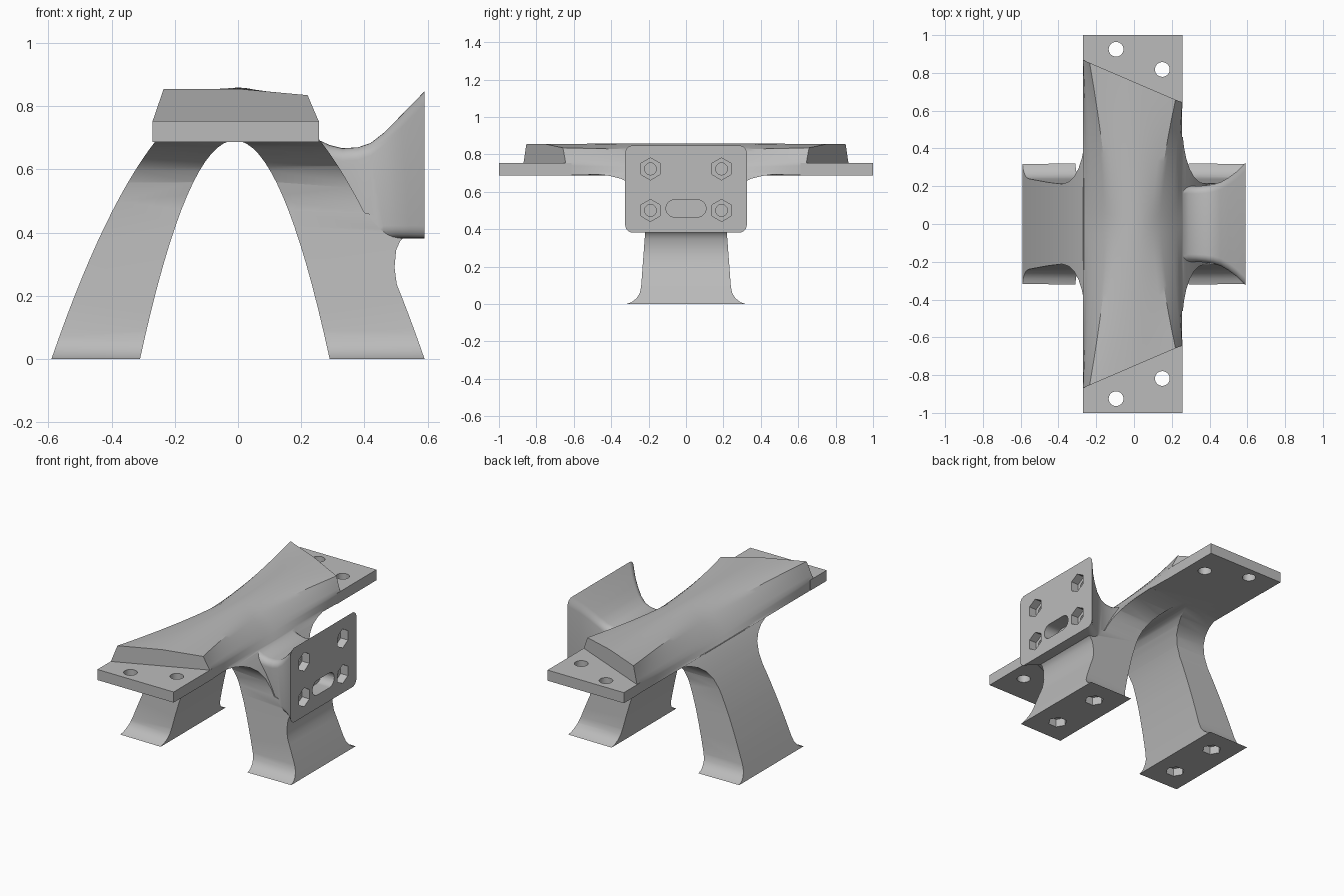
import bpy, bmesh, math
from mathutils import Vector

if "Cube" in bpy.data.objects:
    bpy.data.objects.remove(bpy.data.objects["Cube"])

grey = bpy.data.materials.new("machined grey")
grey.use_nodes = True
grey.diffuse_color = (0.5, 0.5, 0.5, 1)
grey.node_tree.nodes["Principled BSDF"].inputs["Base Color"].default_value = (0.5, 0.5, 0.5, 1)


def loft(name, rings):
    """Closed solid through equal-length rings of points."""
    bm = bmesh.new()
    rows = [[bm.verts.new(p) for p in ring] for ring in rings]
    n = len(rows[0])
    for a, b in zip(rows, rows[1:]):
        for i in range(n):
            j = (i + 1) % n
            bm.faces.new((a[i], a[j], b[j], b[i]))
    bm.faces.new(rows[0])
    bm.faces.new(rows[-1])
    bmesh.ops.recalc_face_normals(bm, faces=bm.faces)
    mesh = bpy.data.meshes.new(name)
    bm.to_mesh(mesh)
    bm.free()
    mesh.materials.append(grey)
    obj = bpy.data.objects.new(name, mesh)
    bpy.context.collection.objects.link(obj)
    return obj


def prism(name, outline, axis, lo, hi):
    """Extrude a 2D outline along axis 0, 1 or 2."""
    def place(p, d):
        q = list(p)
        q.insert(axis, d)
        return q
    return loft(name, [[place(p, d) for p in outline] for d in (lo, hi)])


def combine(target, other, operation):
    mod = target.modifiers.new("combine", 'BOOLEAN')
    mod.operation = operation
    mod.solver = 'EXACT'
    mod.object = other
    bpy.context.view_layer.objects.active = target
    bpy.ops.object.modifier_apply(modifier=mod.name)
    bpy.data.objects.remove(other)


def circle(u, v, r, sides, turn=0.0):
    return [(u + r * math.cos(turn + math.tau * i / sides),
             v + r * math.sin(turn + math.tau * i / sides)) for i in range(sides)]


def rounded_rect(half, bottom, top, r, steps=6):
    pts = []
    corners = [(half - r, top - r), (r - half, top - r),
               (r - half, bottom + r), (half - r, bottom + r)]
    for k, (u, v) in enumerate(corners):
        for i in range(steps + 1):
            a = math.pi / 2 * (k + i / steps)
            pts.append((u + r * math.cos(a), v + r * math.sin(a)))
    return pts


def spread(a, b, n):
    return [a + (b - a) * i / n for i in range(n + 1)]


def outer(x):
    return 0.857 - 2.46 * x * x


def inner(x):
    return 0.692 - 7.69 * (x + 0.01) ** 2


# Arched legs: parabolic front profile, with a blend under the bracket
foot = 0.59
arch = [(x, max(0, outer(x))) for x in spread(-foot, -0.252, 14)]
arch += [(x, outer(x)) for x in spread(0.252, 0.4, 7)]
arch += [(0.53, 0.43), (0.53, 0.39), (0.512, 0.372), (0.5, 0.345), (0.495, 0.29)]
arch += [(x, max(0, outer(x))) for x in spread(0.502, foot, 5)]
arch += [(x, max(0, inner(x))) for x in spread(0.29, -0.31, 32)]
body = prism("bracket_body", arch, 1, -0.6, 0.6)

# Leg side profile: flared feet and a fillet below the beam
side = [(0.32, -0.05), (0.32, 0), (0.29, 0.01), (0.265, 0.03), (0.248, 0.055),
        (0.24, 0.09), (0.232, 0.2), (0.22, 0.36), (0.212, 0.5), (0.222, 0.56),
        (0.25, 0.61), (0.295, 0.645), (0.35, 0.67), (0.41, 0.685), (0.46, 0.692),
        (0.46, 0.76)]
side += [(-y, z) for y, z in reversed(side)]
combine(body, prism("leg_sides", side, 0, -0.7, 0.7), 'INTERSECT')

# Beam: rounded in the middle, trapezoid at the slanted ends
base = 0.688
end = [(-0.27, base), (-0.27, 0.753), (-0.235, 0.855), (0, 0.855),
       (0.22, 0.835), (0.255, 0.753), (0.255, base)]
mid = [-0.27, -0.24, -0.13, 0, 0.12, 0.225, 0.255]


def end_y(x):
    return 0.86 - (x + 0.25) * 0.43


def beam_ring(v):
    f = abs(v) ** 1.4
    ring = []
    steps = 5
    for k in range(len(end) - 1):
        for i in range(steps + (k == len(end) - 2)):
            s = i / steps
            e = Vector(end[k]).lerp(Vector(end[k + 1]), s)
            mx = mid[k] + (mid[k + 1] - mid[k]) * s
            m = Vector((mx, max(base, outer(mx) + 0.002)))
            p = m.lerp(e, f)
            ring.append((p.x, v * end_y(e.x), p.y))
    return ring


beam = loft("beam", [beam_ring(v) for v in spread(-1, 1, 32)])
combine(body, beam, 'UNION')

# Mounting plates at both beam ends
for s in (-1, 1):
    left, right = -0.271, 0.256
    plan = [(left, s), (right, s), (right, s * (end_y(right) - 0.03)),
            (left, s * (end_y(left) - 0.03))]
    combine(body, prism("end_plate", plan, 2, 0.687, 0.753), 'UNION')

# Flared side bracket: distance out, half width, top height
sections = [(0.24, 0.2, 0.7), (0.29, 0.2, 0.677), (0.33, 0.2, 0.667),
            (0.38, 0.204, 0.67), (0.42, 0.21, 0.684), (0.46, 0.222, 0.715),
            (0.5, 0.245, 0.755), (0.54, 0.275, 0.796), (foot, 0.325, 0.847)]
flange = loft("side_flange", [[(x, y, z) for y, z in rounded_rect(h, 0.382, t, 0.04)]
                              for x, h, t in sections])
combine(body, flange, 'UNION')


def cut(outline, axis, lo, hi):
    combine(body, prism("cutter", outline, axis, lo, hi), 'DIFFERENCE')


# Hex pockets with bolt holes, and the slot, in the flange face
for y in (-0.19, 0.19):
    for z in (0.5, 0.722):
        cut(circle(y, z, 0.059, 6, math.pi / 6), 0, 0.54, 0.7)
        cut(circle(y, z, 0.032, 20), 0, 0.508, 0.7)
cut(rounded_rect(0.107, 0.465, 0.557, 0.0459, 8), 0, 0.5, 0.7)

# Hex pockets under the feet and round holes through the end plates
for y in (-1, 1):
    for x in (-0.45, 0.44):
        cut(circle(x, y * 0.165, 0.055, 6), 2, -0.1, 0.05)
        cut(circle(x, y * 0.165, 0.03, 20), 2, -0.1, 0.085)
    for x, d in ((-0.095, 0.925), (0.15, 0.818)):
        cut(circle(x, y * d, 0.039, 28), 2, 0.6, 0.8)

# Smooth curved faces, keep machined edges crisp
bpy.ops.object.select_all(action='DESELECT')
body.select_set(True)
bpy.context.view_layer.objects.active = body
bpy.ops.object.shade_smooth_by_angle(angle=math.radians(28))
